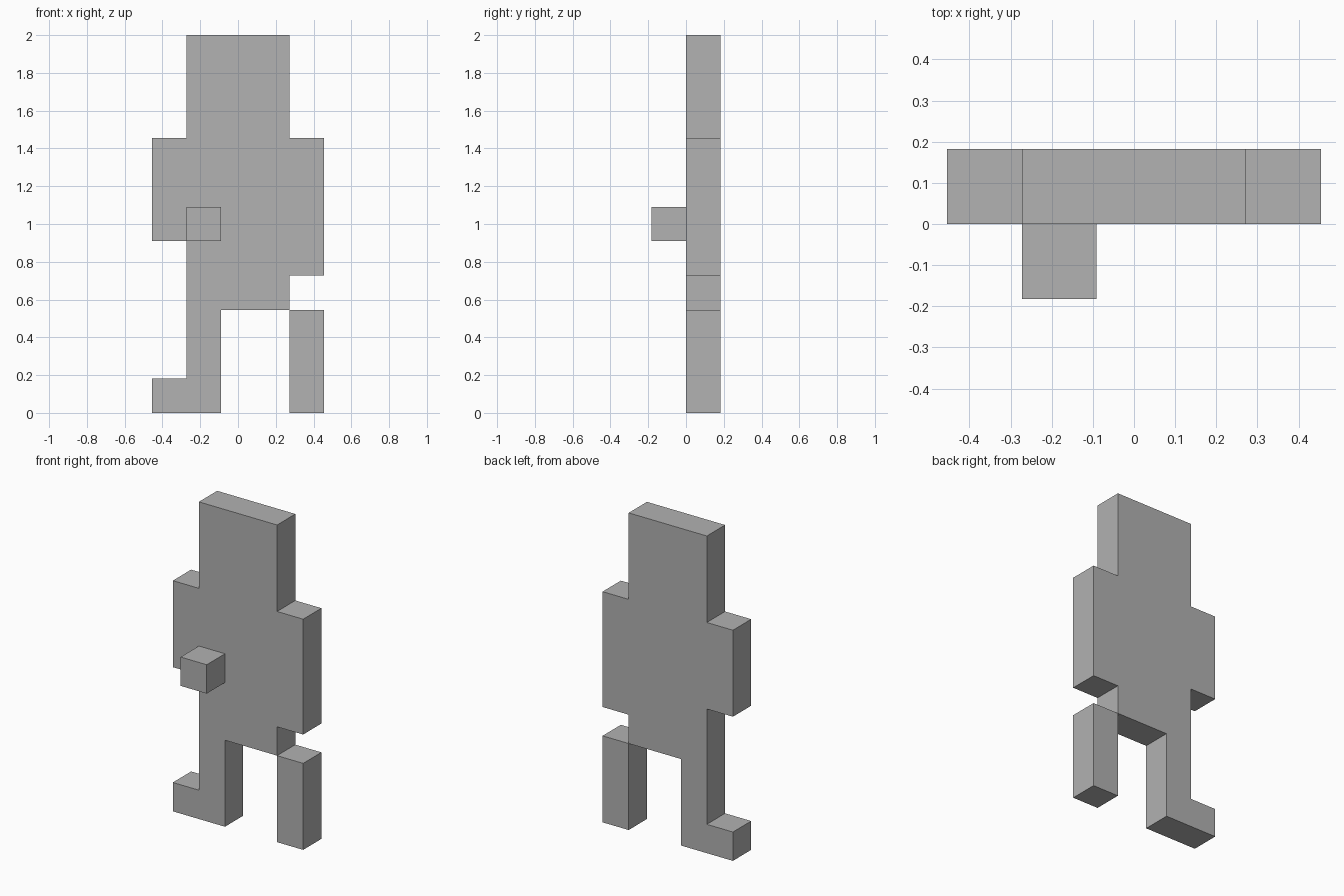
import bpy
import bmesh

cube = bpy.data.objects.get("Cube")
if cube:
    bpy.data.objects.remove(cube, do_unlink=True)

U = 2 / 11  # one block of the figure

# Single plain colour
grey = bpy.data.materials.new("plain grey")
grey.use_nodes = True
colour = (0.445, 0.445, 0.445, 1)
grey.diffuse_color = colour
grey.node_tree.nodes["Principled BSDF"].inputs["Base Color"].default_value = colour


def slab(name, outline, front):
    """Extrude an x-z outline, given in blocks, one block towards the back."""
    bm = bmesh.new()
    face = bm.faces.new([bm.verts.new((x * U, front * U, z * U)) for x, z in outline])
    result = bmesh.ops.extrude_face_region(bm, geom=[face], use_keep_orig=True)
    moved = [v for v in result["geom"] if isinstance(v, bmesh.types.BMVert)]
    bmesh.ops.translate(bm, verts=moved, vec=(0, U, 0))
    bmesh.ops.recalc_face_normals(bm, faces=bm.faces)
    mesh = bpy.data.meshes.new(name)
    bm.to_mesh(mesh)
    bm.free()
    mesh.materials.append(grey)
    obj = bpy.data.objects.new(name, mesh)
    bpy.context.collection.objects.link(obj)
    return obj


def block(name, x, z, height, front):
    """One-block-wide upright box with its lower corner at x, z."""
    return slab(name, [(x, z), (x + 1, z), (x + 1, z + height), (x, z + height)], front)


# Head, torso, arms, right leg and foot in one continuous silhouette
slab("body", [
    (-2.5, 0), (-0.5, 0), (-0.5, 3), (1.5, 3), (1.5, 4), (2.5, 4),
    (2.5, 8), (1.5, 8), (1.5, 11), (-1.5, 11), (-1.5, 8), (-2.5, 8),
    (-2.5, 5), (-1.5, 5), (-1.5, 1), (-2.5, 1),
], 0)

# Left leg, meeting the torso only at its corner
block("left_leg", 1.5, 0, 3, 0)

# Right hand reaching forward
block("right_hand", -1.5, 5, 1, -1)
